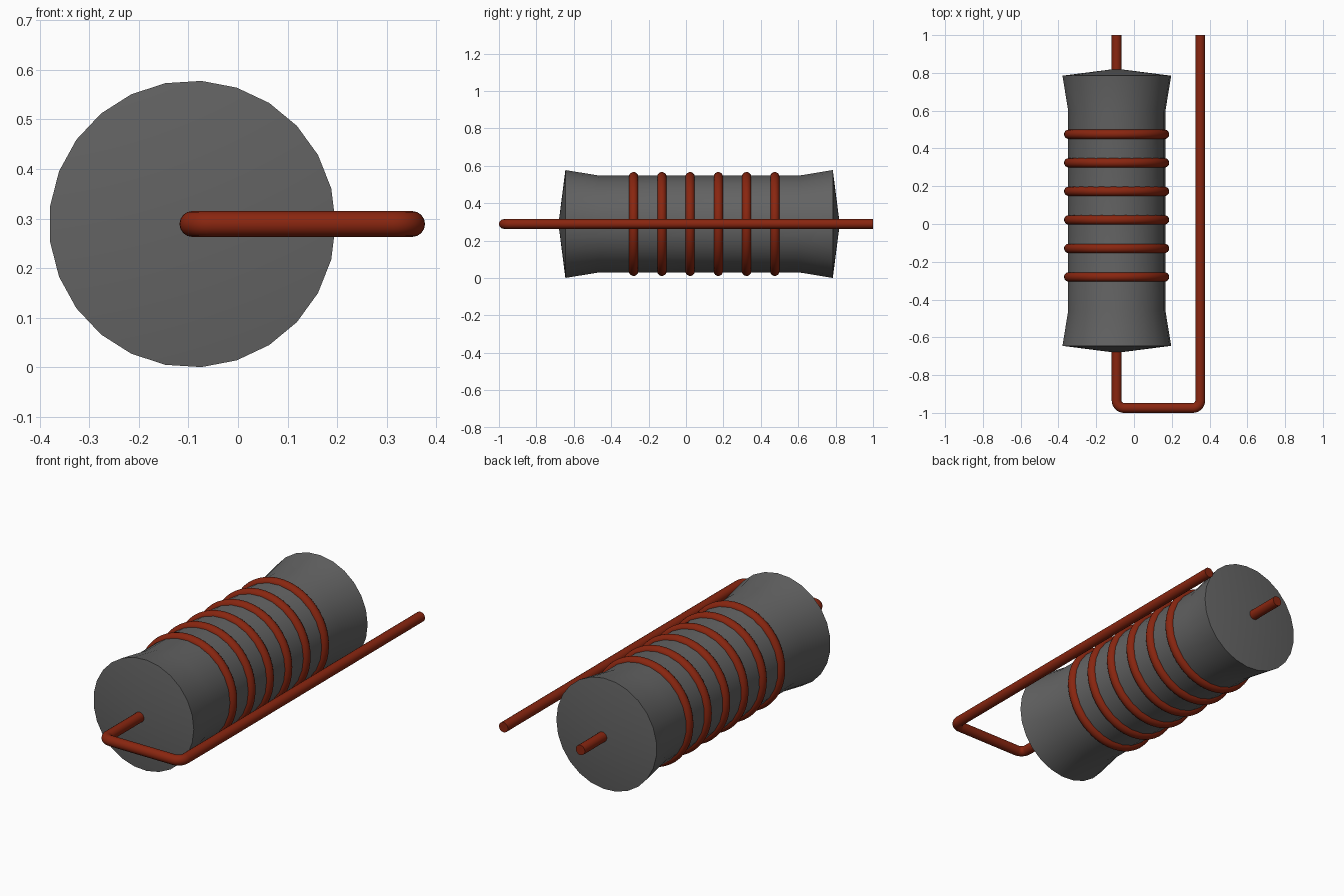
import bpy, bmesh, math
from mathutils import Matrix, Vector

cube = bpy.data.objects.get("Cube")
if cube:
    bpy.data.objects.remove(cube, do_unlink=True)

CX, CZ = -0.092, 0.289      # axis of the body
WIRE_R = 0.026


def material(name, rgb):
    m = bpy.data.materials.new(name)
    m.use_nodes = True
    m.diffuse_color = (*rgb, 1)
    bsdf = m.node_tree.nodes["Principled BSDF"]
    bsdf.inputs["Base Color"].default_value = (*rgb, 1)
    bsdf.inputs["Roughness"].default_value = 0.6
    return m


grey = material("dark grey", (0.125, 0.125, 0.125))
copper = material("copper red", (0.25, 0.019, 0.005))


def smooth(obj, angle=30):
    bpy.ops.object.select_all(action='DESELECT')
    obj.select_set(True)
    bpy.context.view_layer.objects.active = obj
    bpy.ops.object.shade_smooth_by_angle(angle=math.radians(angle))


def add_mesh(name, bm, mat):
    bmesh.ops.recalc_face_normals(bm, faces=bm.faces)
    me = bpy.data.meshes.new(name)
    bm.to_mesh(me)
    bm.free()
    me.materials.append(mat)
    obj = bpy.data.objects.new(name, me)
    bpy.context.collection.objects.link(obj)
    smooth(obj)
    return obj


def lathe(name, profile, segments, mat, closed=False):
    """Spin (radius, y) points around the body axis."""
    bm = bmesh.new()
    vs = [bm.verts.new((CX + r, y, CZ)) for r, y in profile]
    es = [bm.edges.new(p) for p in zip(vs, vs[1:])]
    if closed:
        es.append(bm.edges.new((vs[-1], vs[0])))
    bmesh.ops.spin(bm, geom=vs + es, cent=(CX, 0, CZ), axis=(0, 1, 0),
                   angle=math.tau, steps=segments, use_merge=True)
    bmesh.ops.remove_doubles(bm, verts=bm.verts, dist=1e-4)
    return add_mesh(name, bm, mat)


# Waisted core with shallow conical ends
lathe("core_body", [(0, -0.682), (0.289, -0.645), (0.2585, -0.46),
                    (0.2585, 0.60), (0.289, 0.785), (0, 0.822)], 25, grey)

# Coil rings around the core
for i in range(6):
    y = -0.28 + i * 0.151
    ring = [(0.2535 + 0.025 * math.cos(a), y + 0.025 * math.sin(a))
            for a in (math.tau * k / 16 for k in range(16))]
    lathe(f"coil_ring_{i + 1}", ring, 50, copper, closed=True)

# Lead wire: through the core, across the front and back along the side
X2, YF, BEND = 0.351, -0.974, 0.04
path = [(CX, 1.0)]
for cx, start in ((CX + BEND, math.pi), (X2 - BEND, 1.5 * math.pi)):
    for k in range(9):
        a = start + k * math.pi / 16
        path.append((cx + BEND * math.cos(a), YF + BEND + BEND * math.sin(a)))
path.append((X2, 1.0))

bm = bmesh.new()
SIDES = 16
rings = []
pts = [Vector((x, y, CZ)) for x, y in path]
for i, p in enumerate(pts):
    if i in (0, len(pts) - 1):
        t = Vector((0, -1 if i == 0 else 1, 0))
    else:
        t = ((p - pts[i - 1]).normalized() + (pts[i + 1] - p).normalized()).normalized()
    side = t.cross(Vector((0, 0, 1)))
    rings.append([bm.verts.new(p + WIRE_R * (side * math.cos(a) + Vector((0, 0, math.sin(a)))))
                  for a in (math.tau * k / SIDES for k in range(SIDES))])
for r0, r1 in zip(rings, rings[1:]):
    for k in range(SIDES):
        n = (k + 1) % SIDES
        bm.faces.new((r0[k], r0[n], r1[n], r1[k]))
bm.faces.new(rings[0])
bm.faces.new(rings[-1])
add_mesh("lead_wire", bm, copper)
